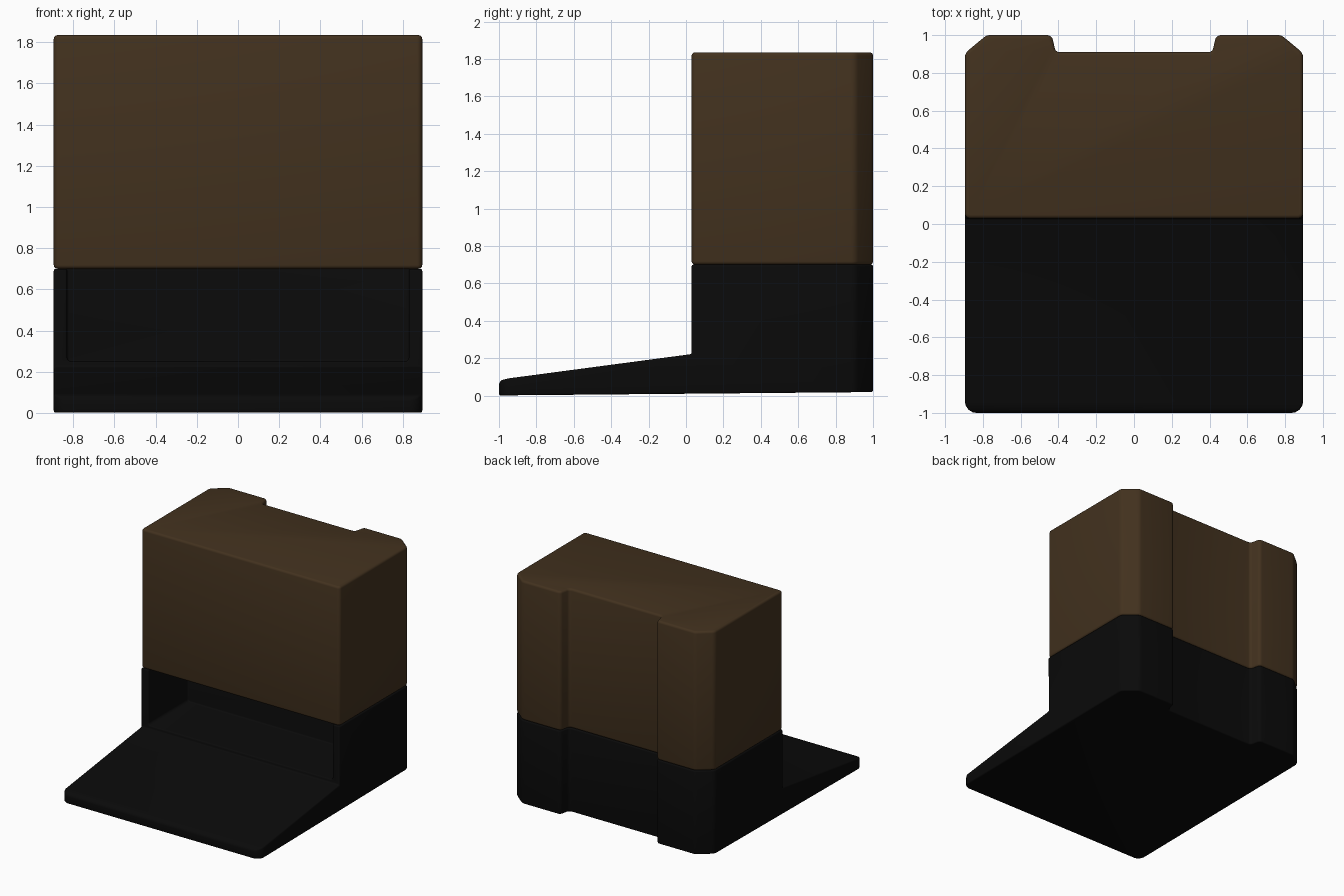
import bpy, bmesh, math
from mathutils import Vector

if "Cube" in bpy.data.objects:
    bpy.data.objects.remove(bpy.data.objects["Cube"])


def material(name, rgb):
    m = bpy.data.materials.new(name)
    m.diffuse_color = (*rgb, 1)
    m.use_nodes = True
    m.node_tree.nodes["Principled BSDF"].inputs["Base Color"].default_value = m.diffuse_color
    return m


def rounded(points, steps=4):
    """Round every corner of an outline; points are (x, y, radius)."""
    out = []
    n = len(points)
    for i, (x, y, r) in enumerate(points):
        p = Vector((x, y))
        if r == 0:
            out.append(p)
            continue
        a = (Vector(points[i - 1][:2]) - p).normalized()
        b = (Vector(points[(i + 1) % n][:2]) - p).normalized()
        d = r / math.tan(a.angle(b) / 2)
        c = p + (a + b).normalized() * math.hypot(r, d)
        s, e = p + a * d - c, p + b * d - c
        for k in range(steps + 1):
            out.append(c + s.lerp(e, k / steps).normalized() * r)
    return out


def prism(name, outline, lo, hi, place, mat=None):
    """Extrude a 2D outline; place(u, v, w) maps it into the model frame."""
    bm = bmesh.new()
    rings = [[bm.verts.new(place(u, v, w)) for u, v in outline] for w in (lo, hi)]
    n = len(outline)
    for i in range(n):
        j = (i + 1) % n
        bm.faces.new((rings[0][i], rings[0][j], rings[1][j], rings[1][i]))
    bm.faces.new(rings[0][::-1])
    bm.faces.new(rings[1])
    bmesh.ops.recalc_face_normals(bm, faces=bm.faces)
    me = bpy.data.meshes.new(name)
    bm.to_mesh(me)
    bm.free()
    ob = bpy.data.objects.new(name, me)
    bpy.context.collection.objects.link(ob)
    if mat:
        me.materials.append(mat)
    return ob


def activate(ob):
    bpy.ops.object.select_all(action='DESELECT')
    ob.select_set(True)
    bpy.context.view_layer.objects.active = ob


def cut(ob, cutter):
    mod = ob.modifiers.new("cut", 'BOOLEAN')
    mod.operation, mod.solver, mod.object = 'DIFFERENCE', 'EXACT', cutter
    activate(ob)
    bpy.ops.object.modifier_apply(modifier=mod.name)
    bpy.data.objects.remove(cutter)


def finish(ob, width):
    mod = ob.modifiers.new("soft edges", 'BEVEL')
    mod.width, mod.segments = width, 3
    mod.limit_method, mod.angle_limit = 'ANGLE', math.radians(40)
    mod.use_clamp_overlap = False
    activate(ob)
    bpy.ops.object.modifier_apply(modifier=mod.name)
    bpy.ops.object.shade_smooth_by_angle(angle=math.radians(35))


brown = material("brown", (0.055, 0.031, 0.013))
black = material("black", (0.003, 0.003, 0.003))
W = 0.895


def plan(front, r):
    # Footprint: chamfered back corners and a shallow back channel
    half = [(W, front, r), (W, 0.905, 0.05), (0.78, 1.0, 0.05),
            (0.435, 1.0, 0.03), (0.415, 0.91, 0.025)]
    return rounded(half + [(-x, y, q) for x, y, q in reversed(half)])


# Upper cabinet
upper = prism("upper_cabinet", plan(0.03, 0.025), 0.70, 1.835,
              lambda u, v, w: (u, v, w), brown)
finish(upper, 0.018)

# Lower base with front ramp, underside rising slightly to the back
base = prism("base_with_ramp", plan(-1.0, 0.06), 0.0, 0.70,
             lambda u, v, w: (u, v, w if w else 0.01 + 0.009 * v), black)

# Clear the space above the ramp
ramp_profile = [(-1.2, 0.06), (-1.0, 0.068), (-0.985, 0.083), (-0.95, 0.092),
                (0.03, 0.222), (0.03, 0.9), (-1.2, 0.9)]
clearance = prism("ramp_cutter", [Vector(p) for p in ramp_profile], -1.2, 1.2,
                  lambda u, v, w: (w, u, v))
cut(base, clearance)

# Recess in the front of the base, open to the underside of the cabinet
recess_outline = rounded([(-0.83, 0.25, 0.02), (0.83, 0.25, 0.02),
                          (0.83, 0.9, 0), (-0.83, 0.9, 0)])
recess = prism("recess_cutter", recess_outline, -0.05, 0.54,
               lambda u, v, w: (u, w, v))
cut(base, recess)
finish(base, 0.01)
